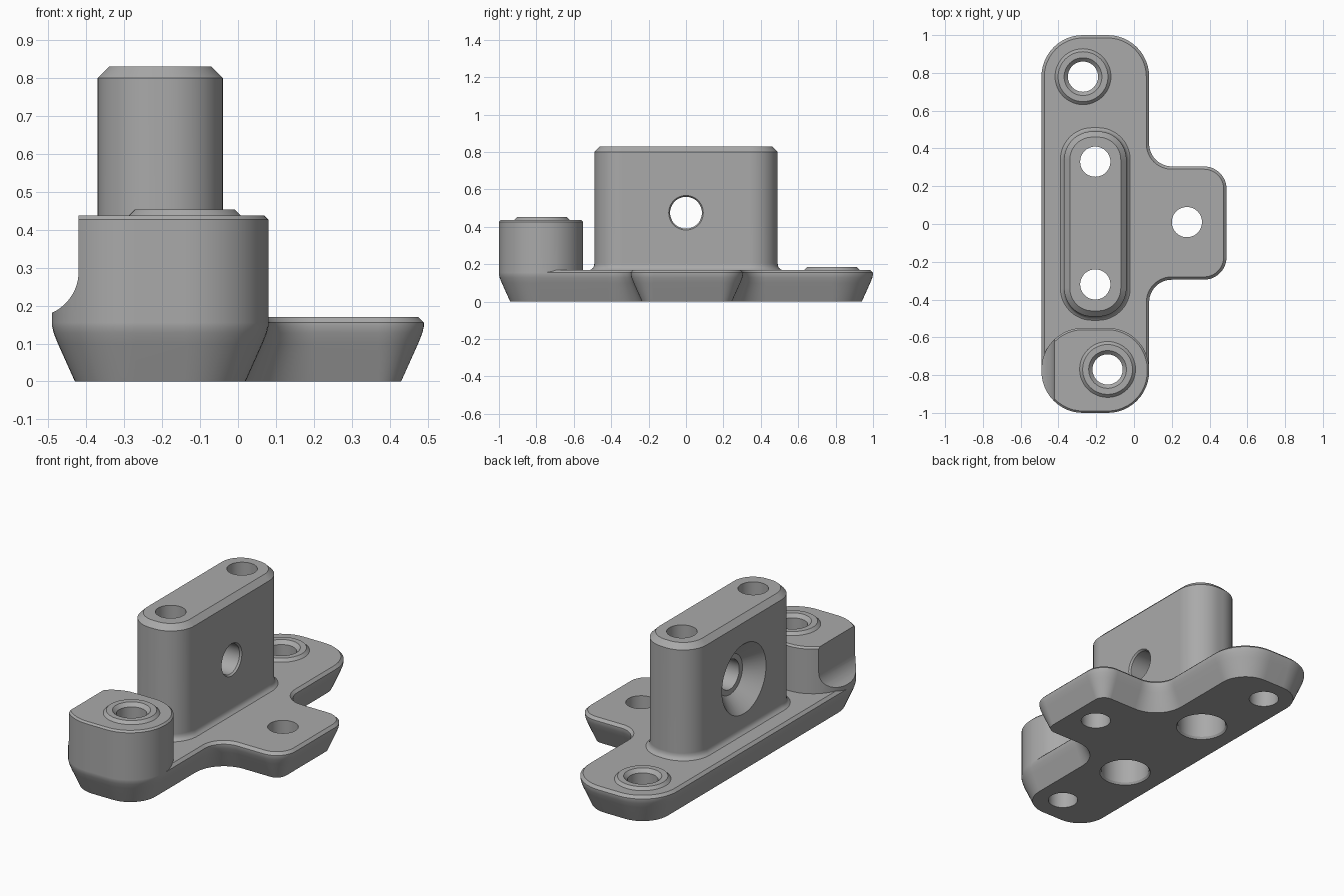
import bpy, bmesh
from math import cos, sin, radians, tau
from mathutils import Vector

cube = bpy.data.objects.get("Cube")
if cube:
    bpy.data.objects.remove(cube, do_unlink=True)

metal = bpy.data.materials.new("grey_metal")
metal.use_nodes = True
grey = (0.40, 0.40, 0.40, 1)
metal.diffuse_color = grey
metal.node_tree.nodes["Principled BSDF"].inputs["Base Color"].default_value = grey


def loft(name, loops):
    """Closed solid skinned through loops of equal length."""
    bm = bmesh.new()
    rings = [[bm.verts.new(p) for p in loop] for loop in loops]
    n = len(rings[0])
    for a, b in zip(rings, rings[1:]):
        for i in range(n):
            j = (i + 1) % n
            bm.faces.new((a[i], a[j], b[j], b[i]))
    bm.faces.new(rings[0][::-1])
    bm.faces.new(rings[-1])
    bmesh.ops.recalc_face_normals(bm, faces=bm.faces)
    mesh = bpy.data.meshes.new(name)
    bm.to_mesh(mesh)
    bm.free()
    mesh.materials.append(metal)
    ob = bpy.data.objects.new(name, mesh)
    bpy.context.collection.objects.link(ob)
    return ob


def extrude(name, corners, levels, steps=12):
    """Outline of arcs (x, y, radius, start, sweep), inset by d at each z."""
    loops = []
    for d, z in levels:
        loop = []
        for x, y, r, start, sweep in corners:
            rad = r - d if sweep > 0 else r + d
            for k in range(steps + 1):
                a = radians(start + sweep * k / steps)
                loop.append(Vector((x + rad * cos(a), y + rad * sin(a), z)))
        loops.append(loop)
    return loft(name, loops)


def rounded_box(x0, x1, y0, y1, r):
    return [(x1 - r, y0 + r, r, -90, 90), (x1 - r, y1 - r, r, 0, 90),
            (x0 + r, y1 - r, r, 90, 90), (x0 + r, y0 + r, r, 180, 90)]


def lathe(name, x, y, profile, n=48):
    """Round solid about a vertical axis from (radius, z) pairs."""
    return loft(name, [[Vector((x + r * cos(tau * i / n), y + r * sin(tau * i / n), z))
                        for i in range(n)] for r, z in profile])


def combine(target, tool, operation):
    mod = target.modifiers.new("boolean", "BOOLEAN")
    mod.operation = operation
    mod.solver = "EXACT"
    mod.object = tool
    bpy.context.view_layer.objects.active = target
    bpy.ops.object.modifier_apply(modifier=mod.name)
    bpy.data.objects.remove(tool, do_unlink=True)


# Base plate with flared underside and side tab
ends = rounded_box(-0.49, 0.08, -1, 1, 0.22)
tab = [(0.2, -0.415, 0.12, 180, -90), (0.37, -0.175, 0.12, -90, 90),
       (0.37, 0.185, 0.12, 0, 90), (0.2, 0.425, 0.12, 270, -90)]
bracket = extrude("mounting_bracket", ends[:1] + tab + ends[1:],
                  [(0.06, 0), (0.015, 0.1), (0.004, 0.128), (0, 0.145),
                   (0, 0.155), (0.015, 0.17)])

# Front block, scooped along its outer side
block = extrude("front_block", rounded_box(-0.49, 0.08, -1, -0.55, 0.22),
                [(0, 0.155), (0, 0.427), (0.01, 0.437)])
scoop_edge = [(-0.54 + 0.12 * cos(radians(a)), 0.29 + 0.12 * sin(radians(a)))
              for a in range(-90, 1, 6)]
scoop_edge += [(-0.42, 0.5), (-0.54, 0.5)]
scoop = loft("scoop", [[Vector((x, y, z)) for x, z in scoop_edge] for y in (-1.1, -0.4)])
combine(block, scoop, "DIFFERENCE")
combine(bracket, block, "UNION")

# Upright post with a small foot fillet and chamfered top
post = extrude("post", rounded_box(-0.37, -0.04, -0.49, 0.49, 0.15),
               [(-0.02, 0.15), (-0.02, 0.17), (-0.009, 0.178), (-0.002, 0.19),
                (0, 0.205), (0, 0.80), (0.03, 0.83)])
combine(bracket, post, "UNION")

# Raised pads around the two end holes, then the countersunk holes
for x, y, top in ((-0.27, 0.78, 0.17), (-0.14, -0.77, 0.437)):
    pad = lathe("pad", x, y, [(0.148, top - 0.03), (0.148, top), (0.132, top + 0.016)])
    combine(bracket, pad, "UNION")
    hole = lathe("hole", x, y, [(0.08, -0.1), (0.08, top - 0.004), (0.10, top + 0.016),
                                (0.10, top + 0.1)])
    combine(bracket, hole, "DIFFERENCE")

# Plain tab hole
combine(bracket, lathe("hole", 0.28, 0.01, [(0.08, -0.1), (0.08, 0.3)]), "DIFFERENCE")

# Post holes, counterbored from below
for y in (-0.32, 0.33):
    hole = lathe("hole", -0.205, y, [(0.145, -0.01), (0.13, 0.012), (0.13, 0.3),
                                     (0.08, 0.3), (0.08, 1)])
    combine(bracket, hole, "DIFFERENCE")

# Cross hole with a conical recess on the outer face
cross = [(-0.39, 0.22), (-0.28, 0.115), (-0.28, 0.085), (-0.05, 0.085), (-0.03, 0.1)]
recess = loft("cross_hole", [[Vector((x, r * cos(tau * i / 48), 0.475 + r * sin(tau * i / 48)))
                              for i in range(48)] for x, r in cross])
combine(bracket, recess, "DIFFERENCE")

# Smooth shading with crisp edges
bpy.ops.object.select_all(action="DESELECT")
bracket.select_set(True)
bpy.context.view_layer.objects.active = bracket
bpy.ops.object.shade_smooth_by_angle(angle=radians(30))
weighted = bracket.modifiers.new("weighted_normals", "WEIGHTED_NORMAL")
weighted.keep_sharp = True
